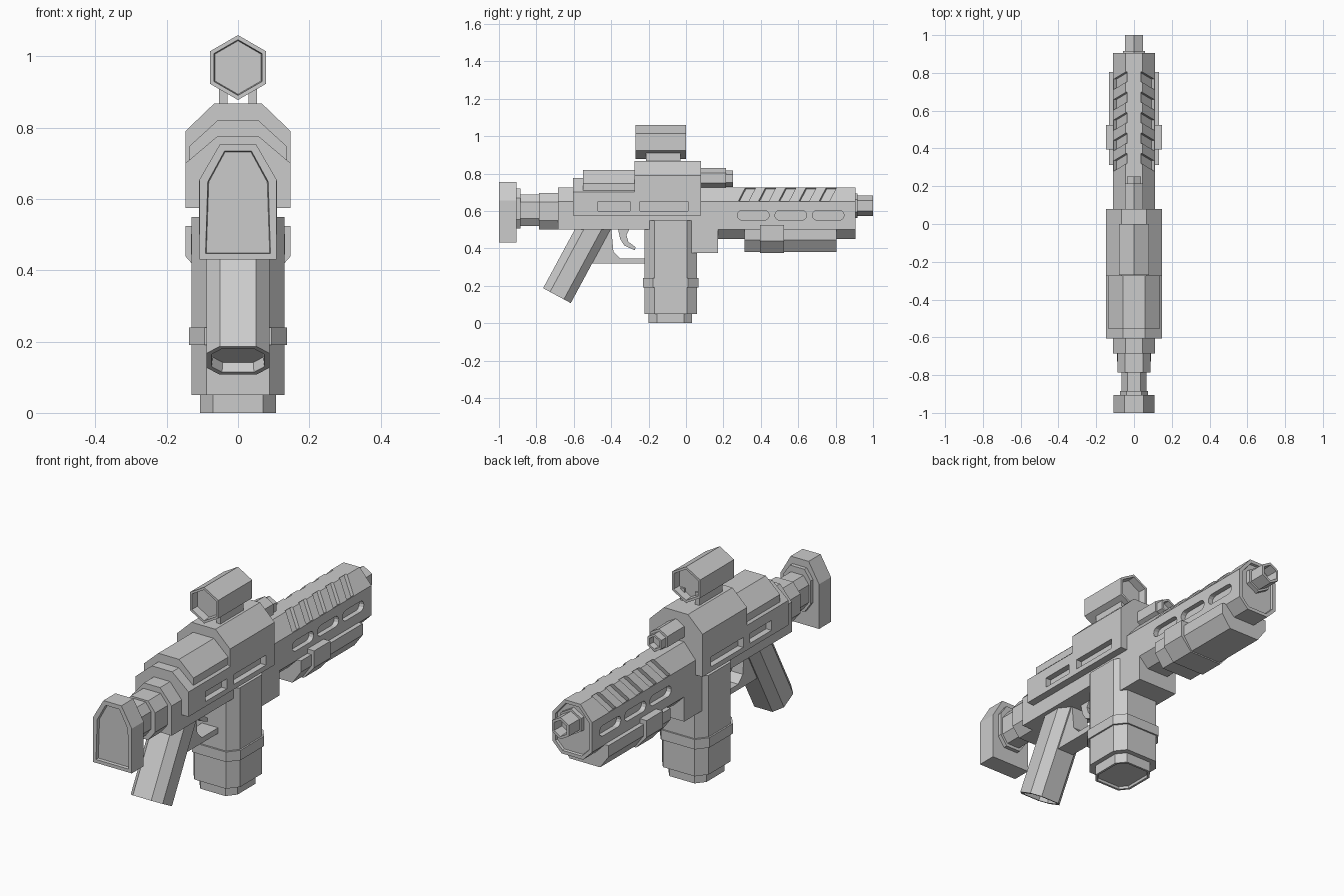
import bpy, bmesh, math
from mathutils import Vector

if "Cube" in bpy.data.objects:
    bpy.data.objects.remove(bpy.data.objects["Cube"])

ALONG_Y = lambda a, b, c: (a, c, b)   # profile in x,z
ALONG_X = lambda a, b, c: (c, a, b)   # profile in y,z
ALONG_Z = lambda a, b, c: (a, b, c)   # profile in x,y


def prism(name, pts, lo, hi, place=ALONG_Y, recess=(), rim=0.02, depth=0.02):
    """Extrude a profile from lo to hi; recess lists ends (0 / 1) to hollow."""
    bm = bmesh.new()
    rings = [[bm.verts.new(place(a, b, c)) for a, b in pts] for c in (lo, hi)]
    caps = [bm.faces.new(r) for r in rings]
    for i in range(len(pts)):
        j = (i + 1) % len(pts)
        bm.faces.new((rings[0][i], rings[0][j], rings[1][j], rings[1][i]))
    bmesh.ops.recalc_face_normals(bm, faces=bm.faces[:])
    for end in recess:
        bmesh.ops.inset_individual(bm, faces=[caps[end]], thickness=rim, depth=0)
        bmesh.ops.inset_individual(bm, faces=[caps[end]], thickness=0.003, depth=-depth)
    mesh = bpy.data.meshes.new(name)
    bm.to_mesh(mesh)
    bm.free()
    ob = bpy.data.objects.new(name, mesh)
    bpy.context.collection.objects.link(ob)
    return ob


def sym(*right):
    """Complete a right-half profile by mirroring it over x = 0."""
    return list(right) + [(-x, z) for x, z in reversed(right)]


def octagon(x, lo, hi, cx, cb):
    return sym((x - cx, lo), (x, lo + cb), (x, hi - cb), (x - cx, hi))


def hexagon(r, z):
    return [(r * math.sin(k * math.pi / 3), z + r * math.cos(k * math.pi / 3)) for k in range(6)]


def rect(a0, a1, b0, b1):
    return [(a0, b0), (a1, b0), (a1, b1), (a0, b1)]


def pill(a0, a1, b0, b1, n=6):
    r, m = (b1 - b0) / 2, (b0 + b1) / 2
    arc = [math.pi * (k / n - 0.5) for k in range(n + 1)]
    return ([(a1 - r + r * math.cos(t), m + r * math.sin(t)) for t in arc] +
            [(a0 + r - r * math.cos(t), m - r * math.sin(t)) for t in arc])


def mirror(ob):
    ob.modifiers.new("mirror", 'MIRROR').use_axis = (True, False, False)
    return ob


def cut_both_sides(target, cutter):
    mirror(cutter)
    cutter.hide_render = True
    cutter.display_type = 'WIRE'
    mod = target.modifiers.new("cut", 'BOOLEAN')
    mod.operation, mod.object, mod.solver = 'DIFFERENCE', cutter, 'EXACT'


# Stock: butt plate and stepped neck
prism("butt_plate", sym((.108, .43), (.108, .655), (.05, .755)), -1, -.905,
      recess=(0,), rim=.024, depth=.015)
prism("neck_flange", octagon(.075, .505, .72, .035, .05), -.905, -.885)
prism("neck_tube", octagon(.065, .52, .688, .03, .04), -.89, -.78)
prism("neck_collar", octagon(.088, .5, .697, .04, .05), -.785, -.68)

# Lower body and receiver
prism("lower_body", sym((.11, .5), (.11, .65), (.045, .725)), -.685, .085)
rear = prism("rear_receiver", sym((.148, .575), (.148, .70), (.057, .777)), -.605, -.27)
main = prism("main_receiver", sym((.148, .575), (.148, .79), (.067, .868)), -.275, .08)
prism("receiver_cover", sym((.138, .71), (.138, .747), (.058, .82)), -.552, -.27)
cut_both_sides(rear, prism("rear_slot_cutter", rect(-.47, -.3, .6, .65), .118, .2, ALONG_X))
cut_both_sides(main, prism("main_slot_cutter", rect(-.245, .012, .6, .65), .118, .2, ALONG_X))

# Handguard with side slots and slanted top vents
guard = prism("handguard", sym((.06, .45), (.11, .5), (.11, .65), (.045, .725)),
              .082, .905, recess=(1,), rim=.018, depth=.012)
for k in range(3):
    y = .275 + .2 * k
    cut_both_sides(guard, prism("side_slot_cutter", pill(y, y + .17, .55, .603), .085, .2, ALONG_X))

base = Vector((.11, 0, .65))
up = Vector((-.065, 0, .075)).normalized()
out = Vector((.075, 0, .065)).normalized()
for k in range(5):
    y = .28 + .108 * k
    vent = [(y, .004), (y + .055, .004), (y + .095, .105), (y + .04, .105)]
    cut_both_sides(guard, prism("vent_cutter", vent, -.02, .06,
                                lambda a, b, c: base + up * b + out * c + Vector((0, a, 0))))
prism("magazine_well_front", rect(-.11, .11, .375, .51), .03, .172)

# Fore grip unit under the handguard, with clamp
prism("under_unit", sym((.085, .38), (.132, .445), (.132, .502)), .312, .805)
prism("under_clamp", sym((.09, .374), (.148, .44), (.148, .525)), .395, .525)

# Barrel
prism("barrel_base", hexagon(.066, .628), .89, .916)
prism("muzzle", hexagon(.055, .628), .9, 1, recess=(1,), rim=.014, depth=.06)

# Gas tube above the handguard
prism("gas_tube", hexagon(.054, .776), .07, .215)
prism("gas_tube_tip", hexagon(.044, .773), .21, .252, recess=(1,), rim=.012, depth=.03)

# Scope on two rails
prism("scope", hexagon(.091, .969), -.27, 0, recess=(0, 1), rim=.013, depth=.04)
mirror(prism("scope_rail", rect(.03, .053, .86, .93), -.215, -.03))

# Magazine
prism("magazine", octagon(.13, -.222, .058, .042, .053), .05, .55, ALONG_Z)
prism("magazine_band", octagon(.138, -.231, .066, .044, .055), .19, .24, ALONG_Z)
prism("magazine_foot", octagon(.106, -.2, .033, .036, .045), 0, .055, ALONG_Z,
      recess=(0,), rim=.012, depth=.012)

# Slanted pistol grip with recessed end
foot, axis = Vector((0, -.69, .147)), Vector((0, .475, .88))
side = Vector((0, .88, -.475))
prism("pistol_grip", octagon(.089, -.084, .084, .038, .042), 0, .47,
      lambda a, b, c: foot + axis * c + side * b + Vector((a, 0, 0)),
      recess=(0,), rim=.016, depth=.03)

# Trigger guard and trigger
prism("trigger_guard", [(-.52, .318), (-.2, .318), (-.2, .346), (-.352, .346), (-.388, .382),
                        (-.4, .51), (-.47, .51)], -.045, .045, ALONG_X)
prism("trigger", [(-.365, .51), (-.3, .51), (-.318, .47), (-.308, .435), (-.268, .405),
                  (-.275, .39), (-.33, .415), (-.352, .45)], -.022, .022, ALONG_X)
